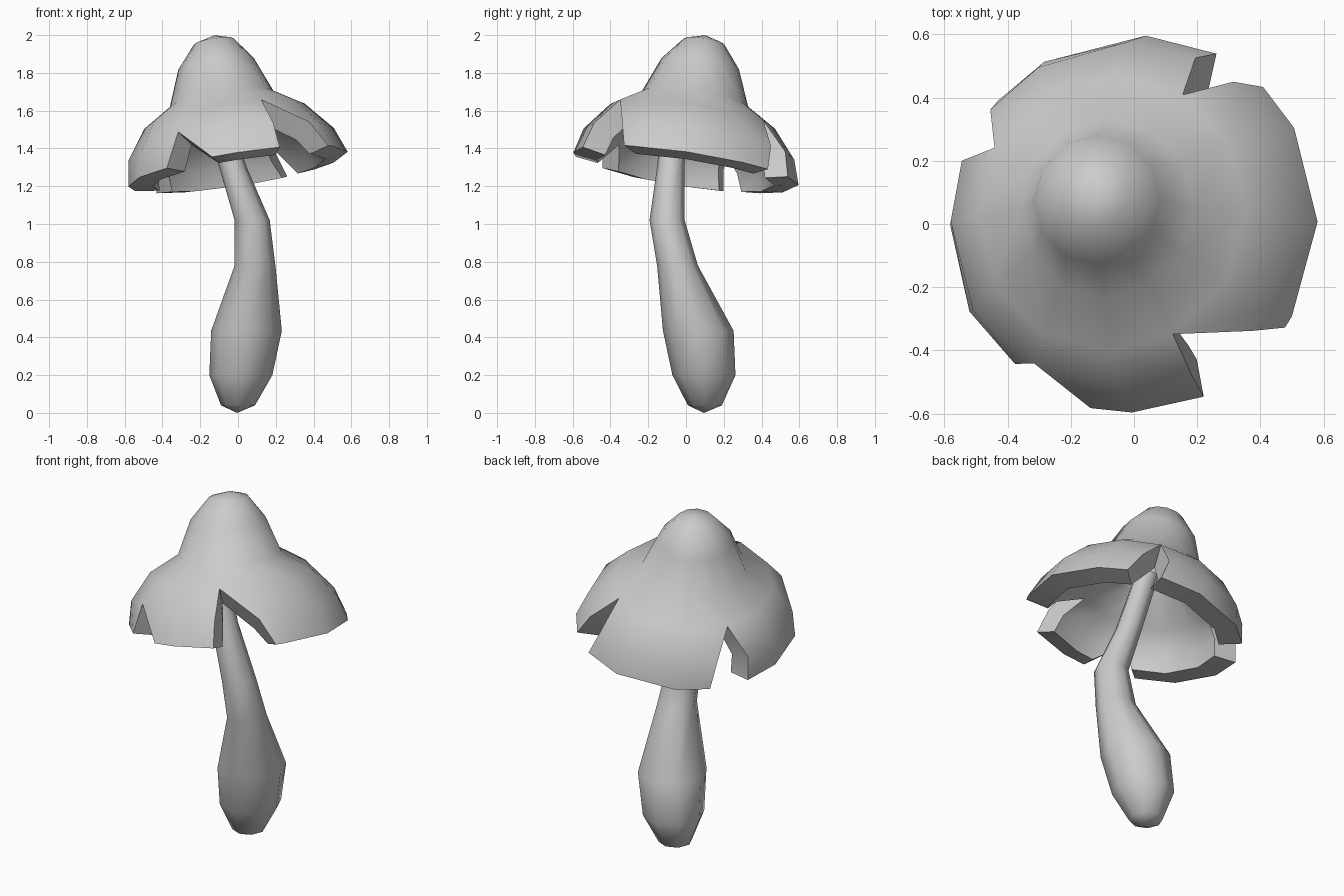
import bpy, bmesh
from math import cos, sin, radians, pi
from mathutils import Vector

if "Cube" in bpy.data.objects:
    bpy.data.objects.remove(bpy.data.objects["Cube"])


def finish(bm, name):
    bmesh.ops.recalc_face_normals(bm, faces=bm.faces)
    mesh = bpy.data.meshes.new(name)
    bm.to_mesh(mesh)
    bm.free()
    ob = bpy.data.objects.new(name, mesh)
    bpy.context.collection.objects.link(ob)
    bpy.ops.object.select_all(action='DESELECT')
    ob.select_set(True)
    bpy.context.view_layer.objects.active = ob
    return ob


# stem: rings (x, y, z, radius) along a bent path
STEM = [(0, .10, .04, .09), (.015, .095, .20, .167), (.045, .065, .435, .187),
        (.09, -.045, .78, .108), (.075, -.10, 1.02, .093),
        (-.03, -.08, 1.31, .072), (-.13, -.05, 1.66, .065)]
SIDES = 8
bm = bmesh.new()
rings = [[bm.verts.new((x + r * cos(2 * pi * k / SIDES), y + r * sin(2 * pi * k / SIDES), z))
          for k in range(SIDES)] for x, y, z, r in STEM]
foot = bm.verts.new((-.005, .095, 0))
for k in range(SIDES):
    n = (k + 1) % SIDES
    bm.faces.new((foot, rings[0][n], rings[0][k]))
    for a, b in zip(rings, rings[1:]):
        bm.faces.new((a[k], a[n], b[n], b[k]))
bm.faces.new(rings[-1])
finish(bm, "stem")
bpy.ops.object.shade_smooth_by_angle(angle=radians(55))

# cap: profile (radius, height over the rim, sideways shift) from the crown down, on a tilted axis
PROFILE = [(.106, .695, -.02), (.202, .575, -.027), (.277, .385, -.027),
           (.43, .29, -.027), (.55, .138, -.015), (.588, 0, 0)]
AXIS = Vector((-.16, .15, 1)).normalized()
TILT = Vector((0, 0, 1)).rotation_difference(AXIS)
RIM_CENTRE = Vector((0, 0, 1.29))
# torn notches and nudged rim corners, by column angle: {row: (angle before, angle after)}
NOTCHES = {60: {3: (58.5, 58.5), 4: (50.5, 65.5), 5: (46, 64)},
           90: {5: (87, 87)},
           150: {3: (151, 151), 4: (141, 160), 5: (138.5, 160)},
           210: {5: (207, 207)},
           240: {4: (239, 239), 5: (229, 257)},
           300: {3: (298, 298), 4: (295, 320), 5: (293, 326)}}

bm = bmesh.new()


def cap_vert(r, h, shift, deg):
    a = radians(deg)
    return bm.verts.new(RIM_CENTRE + TILT @ Vector((r * cos(a) + shift, 1.025 * r * sin(a) + shift * .3, h)))


columns = []
for deg in range(0, 360, 30):
    col = []
    for row, (r, h, s) in enumerate(PROFILE):
        lo, hi = NOTCHES.get(deg, {}).get(row, (deg, deg))
        if deg == 240 and row == 4:      # shallow notch starts a little higher
            r, h = .528, .178
        first = cap_vert(r - .015 * (lo == 229), h, s, lo)
        col.append((first, first if lo == hi else cap_vert(r, h, s, hi)))
    columns.append(col)
crown = cap_vert(0, .727, -.01, 0)
for i, a in enumerate(columns):
    b = columns[(i + 1) % len(columns)]
    bm.faces.new((crown, a[0][1], b[0][0]))
    for j in range(len(PROFILE) - 1):
        bm.faces.new((a[j][1], a[j + 1][1], b[j + 1][0], b[j][0]))
bm.normal_update()
cap = finish(bm, "cap")

# give the cap its flesh thickness
shell = cap.modifiers.new("thickness", 'SOLIDIFY')
shell.thickness = .13
shell.offset = -1
bpy.ops.object.modifier_apply(modifier=shell.name)
# level the inner rim just under the outer one
for v in cap.data.vertices:
    drop = (v.co - RIM_CENTRE).dot(AXIS)
    if drop < -.02:
        v.co -= AXIS * (drop + .02)
bpy.ops.object.shade_smooth_by_angle(angle=radians(50))
